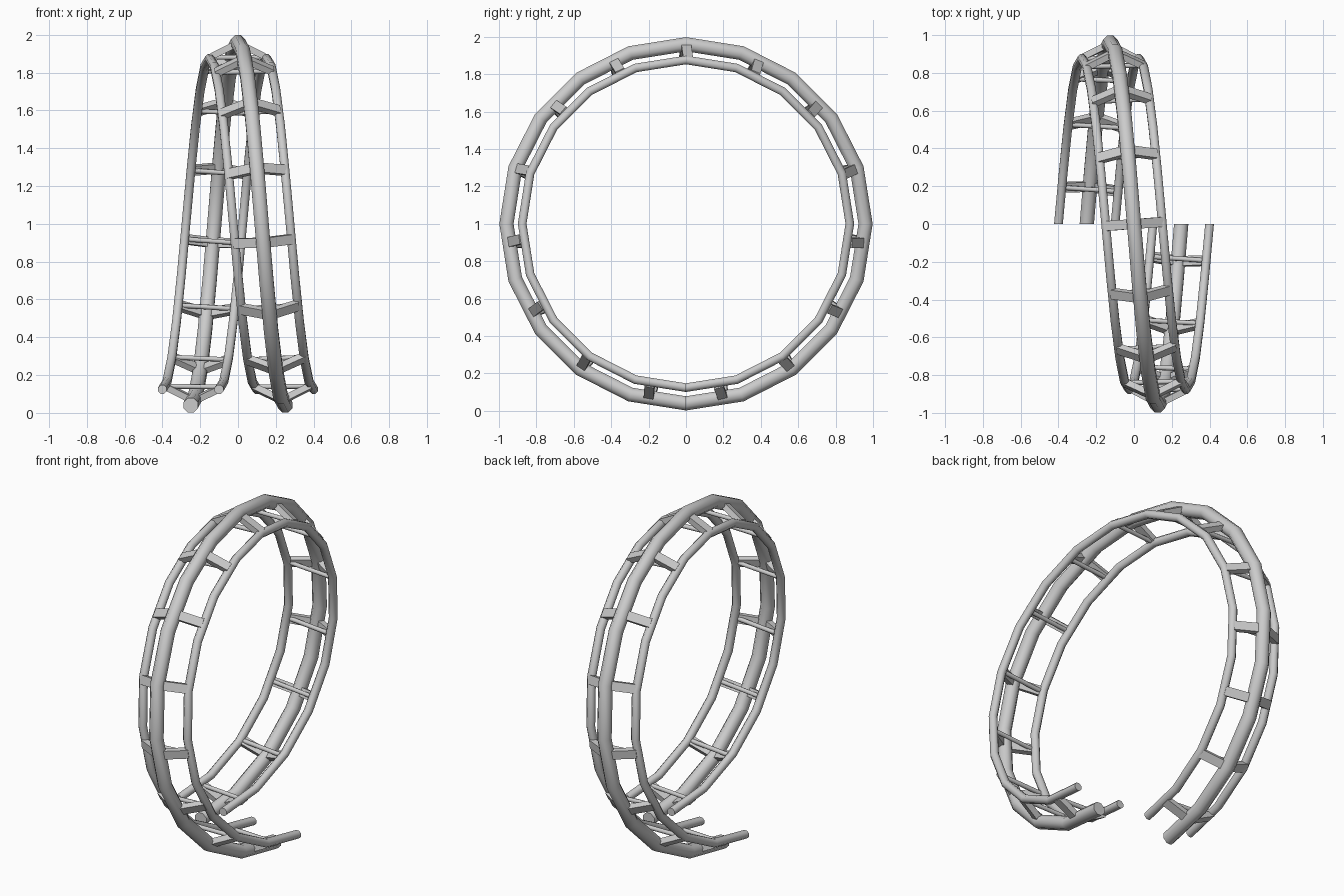
import bpy, bmesh, math
from mathutils import Vector

if "Cube" in bpy.data.objects:
    bpy.data.objects.remove(bpy.data.objects["Cube"])

SEGS, TIES = 20, 15
PITCH = 0.5          # sideways travel over the full turn


def point(a, r, dx=0.0):
    """Helix point; a = 0 at the top, +-pi at the bottom ends."""
    return Vector((PITCH * a / math.tau + dx, -r * math.sin(a), 1 + r * math.cos(a)))


def finish(bm, name, smooth):
    bmesh.ops.recalc_face_normals(bm, faces=bm.faces)
    me = bpy.data.meshes.new(name)
    bm.to_mesh(me)
    bm.free()
    ob = bpy.data.objects.new(name, me)
    bpy.context.collection.objects.link(ob)
    if smooth:
        me.shade_smooth()
        bpy.context.view_layer.objects.active = ob
        ob.select_set(True)
        bpy.ops.object.shade_smooth_by_angle(angle=math.radians(50))
        ob.select_set(False)


def tube(name, r, dx, rad, sides=8):
    """Round section swept along the open helical turn."""
    bm = bmesh.new()
    rings = []
    for i in range(SEGS + 1):
        a = -math.pi + math.tau * i / SEGS
        ring = []
        for k in range(sides):
            t = math.tau * (k + 0.5) / sides
            ring.append(bm.verts.new(point(a, r + rad * math.cos(t), dx + rad * math.sin(t))))
        rings.append(ring)
    for p, q in zip(rings, rings[1:]):
        for k in range(sides):
            n = (k + 1) % sides
            bm.faces.new((p[k], p[n], q[n], q[k]))
    bm.faces.new(rings[0])
    bm.faces.new(rings[-1])
    finish(bm, name, True)


def bar(bm, p, q, side, w, h, sides=4):
    """Prism from p to q; side = width direction."""
    d = (q - p).normalized()
    side = (side - d * side.dot(d)).normalized()
    up = d.cross(side)
    ends = []
    for c in (p, q):
        ring = []
        for k in range(sides):
            t = math.tau * (k + 0.5) / sides
            s = 1 / math.cos(math.pi / sides)
            ring.append(bm.verts.new(c + side * (w * s * math.cos(t)) + up * (h * s * math.sin(t))))
        ends.append(ring)
    a, b = ends
    for k in range(sides):
        n = (k + 1) % sides
        bm.faces.new((a[k], a[n], b[n], b[k]))
    bm.faces.new(a)
    bm.faces.new(b)


# Spine and the two running rails
tube("spine", 0.96, 0, 0.041)
tube("left_rail", 0.876, -0.15, 0.025)
tube("right_rail", 0.876, 0.15, 0.025)

# V-shaped brackets and thin cross rods, one set every 24 degrees
brackets, rods = bmesh.new(), bmesh.new()
for i in range(TIES):
    a = math.radians(24) * (i - TIES // 2)
    tangent = Vector((0, -math.cos(a), -math.sin(a)))
    ends = []
    for s in (-1, 1):
        rail = point(a, 0.88, s * 0.15) - tangent * (s * 0.011)
        ends.append(rail)
        bar(brackets, point(a, 0.956), rail, tangent, 0.026, 0.017)
    bar(rods, ends[0], ends[1], tangent, 0.012, 0.012, 8)
finish(brackets, "tie_brackets", False)
finish(rods, "cross_rods", True)
